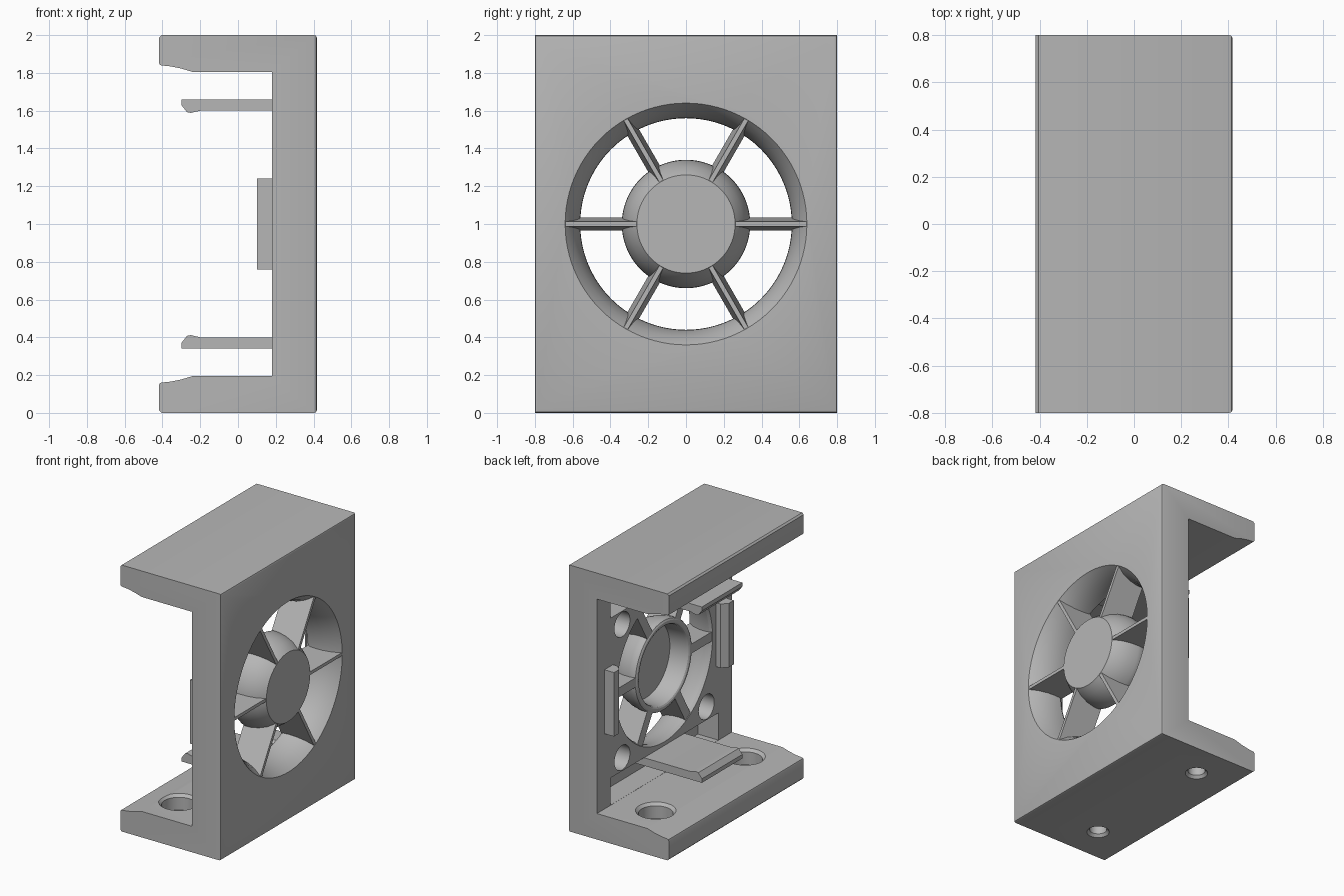
import bpy, bmesh, math
from mathutils import Matrix, Vector

cube = bpy.data.objects.get("Cube")
if cube:
    bpy.data.objects.remove(cube, do_unlink=True)

GREY = (0.47, 0.47, 0.47, 1.0)
mat = bpy.data.materials.new("plain grey")
mat.use_nodes = True
mat.diffuse_color = GREY
mat.node_tree.nodes["Principled BSDF"].inputs["Base Color"].default_value = GREY


def finish(name, bm):
    bmesh.ops.recalc_face_normals(bm, faces=bm.faces[:])
    mesh = bpy.data.meshes.new(name)
    bm.to_mesh(mesh)
    bm.free()
    mesh.materials.append(mat)
    obj = bpy.data.objects.new(name, mesh)
    bpy.context.scene.collection.objects.link(obj)
    return obj


def prism(name, outline, place, lo, hi):
    """Extrude an outline; place(u, v, w) gives the 3D position."""
    bm = bmesh.new()
    ends = [[bm.verts.new(place(u, v, w)) for u, v in outline] for w in (lo, hi)]
    for ring in ends:
        bm.faces.new(ring)
    n = len(outline)
    for i in range(n):
        j = (i + 1) % n
        bm.faces.new((ends[0][i], ends[0][j], ends[1][j], ends[1][i]))
    return finish(name, bm)


def lathe(name, profile, axis, centre, steps=72):
    """Turn (position along axis, radius) points around the X or Z axis."""
    bm = bmesh.new()
    pts = [(a, 0, r) if axis == "X" else (r, 0, a) for a, r in profile]
    vs = [bm.verts.new(p) for p in pts]
    es = [bm.edges.new(pair) for pair in zip(vs, vs[1:])]
    direction = Vector((1, 0, 0)) if axis == "X" else Vector((0, 0, 1))
    bmesh.ops.spin(bm, geom=vs + es, cent=(0, 0, 0), axis=direction,
                   angle=2 * math.pi, steps=steps)
    bmesh.ops.remove_doubles(bm, verts=bm.verts[:], dist=0.0001)
    bmesh.ops.translate(bm, verts=bm.verts[:], vec=centre)
    return finish(name, bm)


def activate(obj):
    bpy.ops.object.select_all(action="DESELECT")
    obj.select_set(True)
    bpy.context.view_layer.objects.active = obj


def cut(target, cutter):
    activate(target)
    mod = target.modifiers.new("cut", "BOOLEAN")
    mod.operation = "DIFFERENCE"
    mod.solver = "EXACT"
    mod.object = cutter
    bpy.ops.object.modifier_apply(modifier=mod.name)
    bpy.data.objects.remove(cutter, do_unlink=True)


FACE, INNER, TIP, WIDTH = 0.4175, 0.18, -0.4175, 0.8

# C-shaped bracket: lower half of the outline, mirrored for the upper half
half = [(FACE, 0), (TIP + 0.012, 0), (TIP, 0.012), (TIP, 0.148), (TIP + 0.004, 0.157),
        (TIP + 0.014, 0.161), (-0.36, 0.165), (-0.3, 0.177), (-0.24, 0.195), (INNER, 0.195)]
outline = half + [(x, 2 - z) for x, z in reversed(half)]
bracket = prism("bracket", outline, lambda x, z, y: (x, y, z), -WIDTH, WIDTH)

# softened rim around the outer face
bm = bmesh.new()
bm.from_mesh(bracket.data)
rim = [e for e in bm.edges if all(v.co.x > FACE - 0.001 for v in e.verts)]
bmesh.ops.bevel(bm, geom=rim, offset=0.014, segments=2, profile=0.5, affect="EDGES")
bm.to_mesh(bracket.data)
bm.free()

# flared round air opening
cut(bracket, lathe("opening_cutter",
    [(0.15, 0), (0.15, 0.59), (INNER, 0.572), (0.2, 0.56), (0.24, 0.562), (0.3, 0.575),
     (0.36, 0.6), (0.4, 0.627), (FACE, 0.64), (0.44, 0.66), (0.44, 0)],
    "X", (0, 0, 1), 96))

# relief pockets behind the clips
for lo, hi in ((0.196, 0.4), (1.6, 1.804)):
    cut(bracket, prism("pocket_cutter",
        [(0.1, -0.64), (0.35, -0.64), (0.35, 0.64), (0.1, 0.64)],
        lambda x, y, z: (x, y, z), lo, hi))

# blind corner holes in the inner face
for y in (-0.5, 0.5):
    for z in (0.5, 1.5):
        cut(bracket, lathe("corner_hole_cutter",
            [(0.1, 0), (0.1, 0.092), (0.34, 0.092), (0.34, 0)], "X", (0, y, z), 32))

# counterbored mounting holes through the lower flange
for y in (-0.53, 0.53):
    cut(bracket, lathe("mounting_hole_cutter",
        [(-0.02, 0), (-0.02, 0.096), (0.02, 0.06), (0.08, 0.06), (0.08, 0.118),
         (0.175, 0.118), (0.22, 0.163), (0.22, 0)], "Z", (-0.12, y, 0), 40))

# hollow hub in the middle of the opening
hub = lathe("hub",
    [(0.33, 0), (0.33, 0.28), (0.2, 0.288), (0.186, 0.295), (INNER, 0.305), (INNER, 0.322),
     (0.187, 0.334), (0.2, 0.34), (0.24, 0.338), (0.3, 0.326), (0.36, 0.302), (0.4, 0.274),
     (FACE, 0.26), (FACE, 0)], "X", (0, 0, 1), 72)

# six spokes, thin at the outer face and thicker towards the inside
spoke_side = [(0.25, 0.415), (0.25, 0.365), (0.305, 0.3), (0.31, 0.184),
              (0.6, 0.184), (0.66, 0.415)]
spokes = []
for i in range(6):
    turn = Matrix.Translation((0, 0, 1)) @ Matrix.Rotation(math.radians(60 * i), 4, "X")

    def place(r, x, side, turn=turn):
        return turn @ Vector((x, r, side * (0.012 + 0.1 * (0.415 - x))))
    spokes.append(prism(f"spoke_{i + 1}", spoke_side, place, -1, 1))

# hooked clips above and below the seat
clip = [(0.36, 0.34), (-0.3, 0.34), (-0.3, 0.37), (-0.27, 0.408), (-0.25, 0.412),
        (-0.2, 0.4), (0.36, 0.4)]
clips = [
    prism("lower_clip", clip, lambda x, z, y: (x, y, z), -0.24, 0.24),
    prism("upper_clip", clip, lambda x, z, y: (x, y, 2 - z), -0.24, 0.24)]

# chamfered guide rails on both sides
rail = [(0.2, 0.61), (0.14, 0.61), (0.1, 0.65), (0.1, 0.71), (0.2, 0.71)]
rails = [
    prism(name, rail, lambda x, y, z, s=s: (x, s * y, z), 0.76, 1.24)
    for name, s in (("front_guide_rail", -1), ("back_guide_rail", 1))]

for obj in [bracket, hub] + spokes + clips + rails:
    activate(obj)
    bpy.ops.object.shade_smooth_by_angle(angle=math.radians(30))
